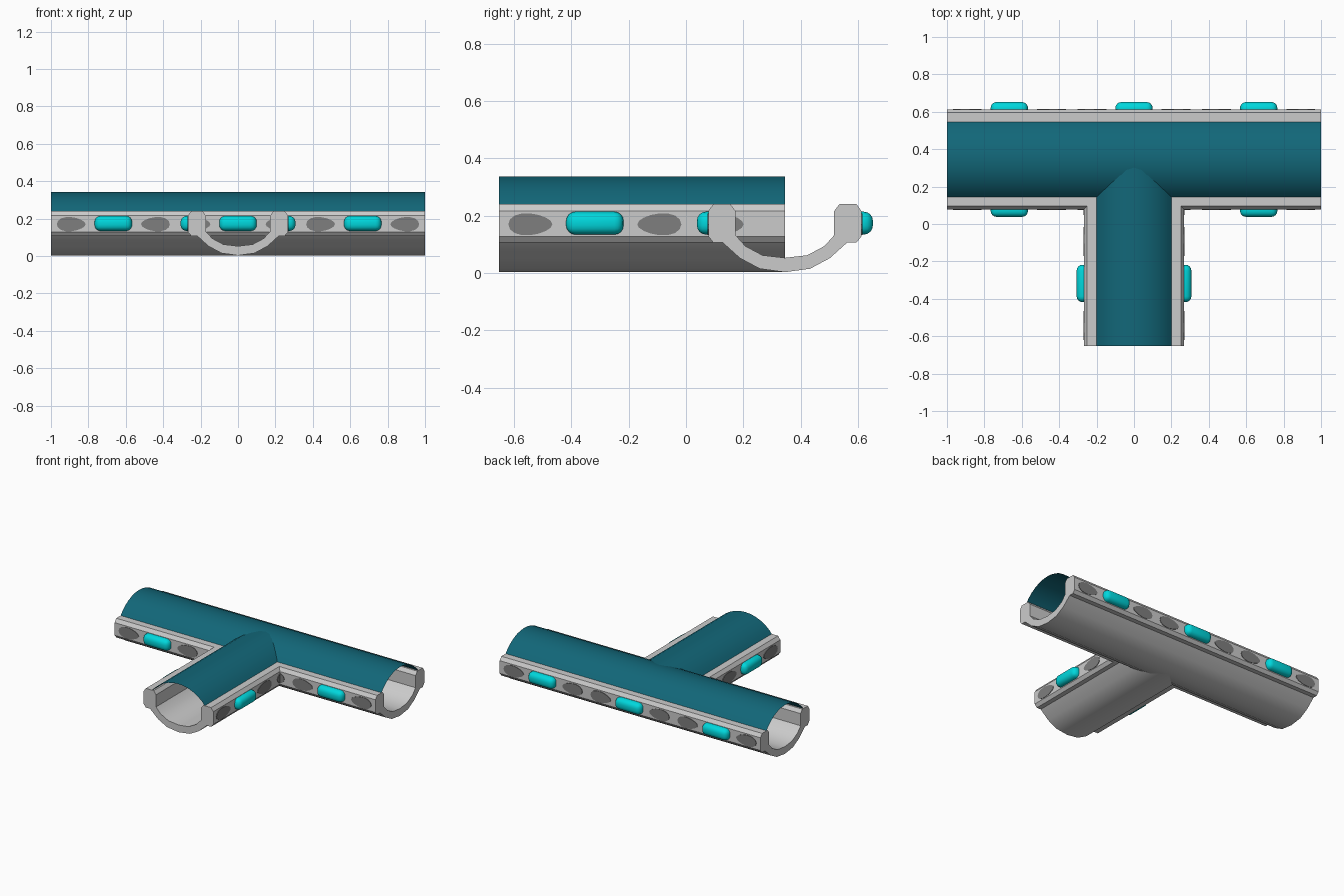
import bpy, bmesh, math
from mathutils import Vector

if "Cube" in bpy.data.objects:
    bpy.data.objects.remove(bpy.data.objects["Cube"])


def material(name, rgb):
    m = bpy.data.materials.new(name)
    m.diffuse_color = (*rgb, 1)
    m.use_nodes = True
    m.node_tree.nodes["Principled BSDF"].inputs["Base Color"].default_value = m.diffuse_color
    return m


GRAY = material("light gray", (0.60, 0.60, 0.60))
DARK = material("dark gray", (0.21, 0.21, 0.21))
TEAL = material("deep teal", (0.006, 0.135, 0.19))
CYAN = material("bright cyan", (0.0, 0.68, 0.72))
CY = 0.345      # y of the main tunnel axis


def on_main(s, u, z):
    return Vector((s, CY + u, z))


def on_branch(s, u, z):
    return Vector((-u, s, z))


def finish(name, bm, mat, angle=30, recalc=True):
    if recalc:
        bmesh.ops.recalc_face_normals(bm, faces=bm.faces[:])
    me = bpy.data.meshes.new(name)
    bm.to_mesh(me)
    bm.free()
    me.materials.append(mat)
    ob = bpy.data.objects.new(name, me)
    bpy.context.collection.objects.link(ob)
    bpy.ops.object.select_all(action='DESELECT')
    ob.select_set(True)
    bpy.context.view_layer.objects.active = ob
    bpy.ops.object.shade_smooth_by_angle(angle=math.radians(angle))


def sweep(name, place, pts, s0, s1, mat, closed, angle=30):
    bm = bmesh.new()
    a = [bm.verts.new(place(s0, u, z)) for u, z in pts]
    b = [bm.verts.new(place(s1, u, z)) for u, z in pts]
    n = len(pts)
    for i in range(n if closed else n - 1):
        j = (i + 1) % n
        bm.faces.new((a[i], b[i], b[j], a[j]))
    if closed:
        bm.faces.new(a)
        bm.faces.new(b)
    else:
        bm.normal_update()
        if sum(f.normal.z for f in bm.faces) < 0:
            bmesh.ops.reverse_faces(bm, faces=bm.faces[:])
    finish(name, bm, mat, angle, recalc=closed)


# half cross-section of the trough: outer bottom -> rail -> inner bottom
half = [(0.088, 0.015), (0.157, 0.052), (0.218, 0.107), (0.25, 0.107),
        (0.267, 0.128), (0.267, 0.216), (0.25, 0.24), (0.19, 0.24),
        (0.172, 0.216), (0.172, 0.132), (0.138, 0.094), (0.078, 0.062)]
trough = [(0, 0.003)] + half + [(0, 0.053)] + [(-u, z) for u, z in reversed(half)]


def roof_arc(drop):
    w, z0, top = 0.208, 0.232, 0.341 - drop
    h = top - z0
    r = (w * w + h * h) / (2 * h)
    a = math.asin(w / r)
    return [(r * math.sin(t), top - r + r * math.cos(t))
            for t in (-a + 2 * a * i / 12 for i in range(13))]


def lamp(name, place, s, side):
    bm = bmesh.new()
    bmesh.ops.create_cube(bm, size=1)
    for v in bm.verts:
        v.co = place(s + v.co.x * 0.2, side * 0.267 + v.co.y * 0.08,
                     0.174 + v.co.z * 0.08)
    bmesh.ops.bevel(bm, geom=bm.edges[:], offset=0.032, segments=4,
                    profile=0.5, affect='EDGES')
    finish(name, bm, CYAN, 60)


def spot(name, place, s, side, fat):
    # thin egg-shaped plate on the rail, fat end away from the lamp
    bm = bmesh.new()
    rings = []
    for u in (0.264, 0.270):
        ring = []
        for i in range(16):
            t = 2 * math.pi * i / 16
            ring.append(bm.verts.new(place(
                s + fat * 0.077 * math.cos(t), side * u,
                0.17 + 0.038 * math.sin(t) * (1 + 0.2 * math.cos(t)))))
        rings.append(ring)
        bm.faces.new(ring)
    for i in range(16):
        j = (i + 1) % 16
        bm.faces.new((rings[0][i], rings[0][j], rings[1][j], rings[1][i]))
    finish(name, bm, DARK)


def tunnel(name, place, s0, s1, lamps, spots, drop):
    sweep(name + "_trough", place, trough, s0, s1, GRAY, True)
    sweep(name + "_roof", place, roof_arc(drop), s0, s1, TEAL, False)
    for side in (-1, 1):
        for s in lamps:
            lamp(name + "_lamp", place, s, side)
        for s, fat in spots:
            spot(name + "_spot", place, s, side, fat)


# long tunnel along x
tunnel("main", on_main, -1, 1, (-2 / 3, 0, 2 / 3),
       [(c + d * 0.225, d) for c in (-2 / 3, 0, 2 / 3) for d in (-1, 1)], 0)
# branch tunnel running forward from the main axis
tunnel("branch", on_branch, -0.652, CY, (-0.318,),
       [(-0.543, -1), (-0.093, 1), (0.124, -1)], 0.004)
